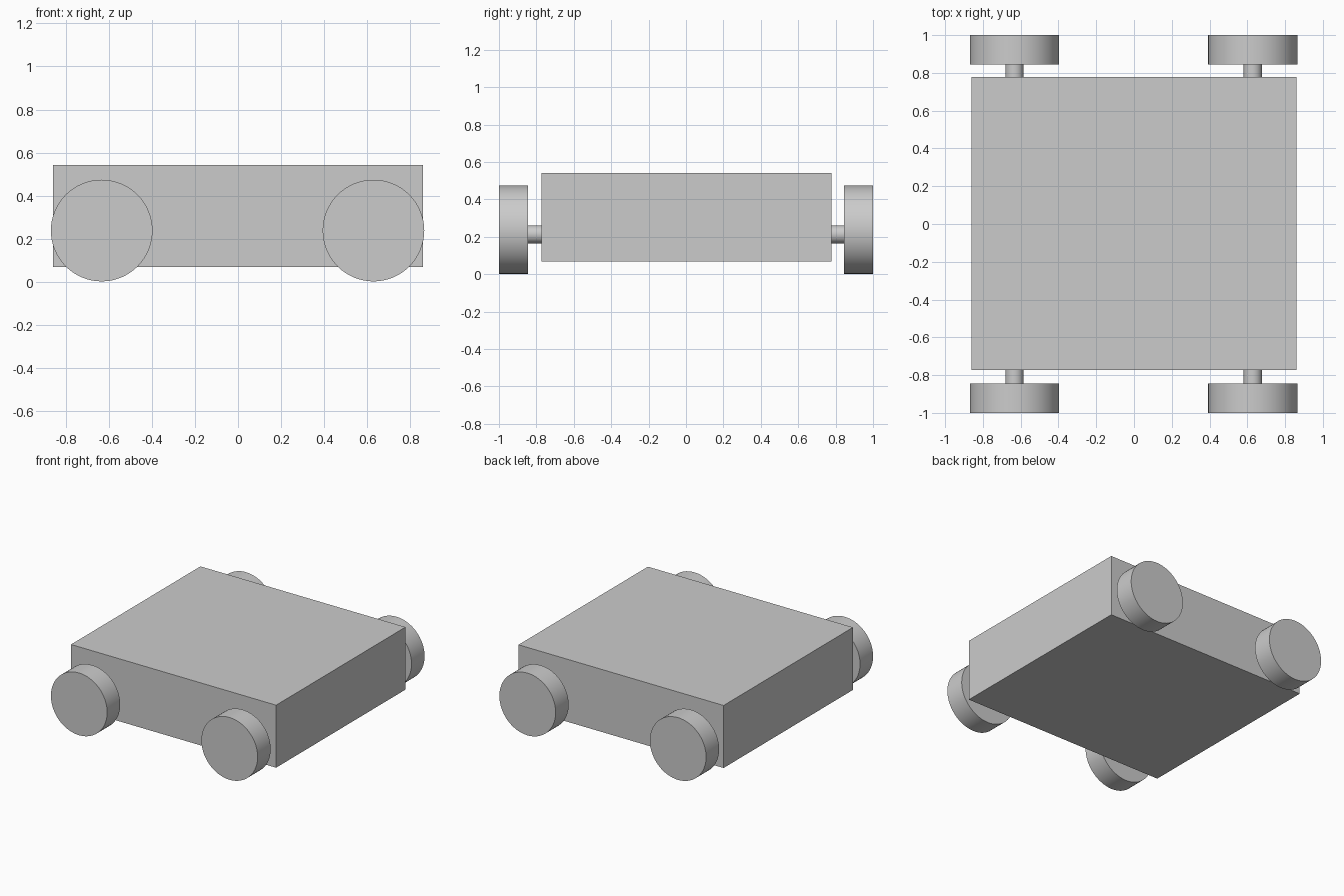
import bpy
from math import radians

cube = bpy.data.objects.get("Cube")
if cube:
    bpy.data.objects.remove(cube, do_unlink=True)

grey = bpy.data.materials.new("plain grey")
grey.use_nodes = True
color = (0.6, 0.6, 0.6, 1)
grey.diffuse_color = color
grey.node_tree.nodes["Principled BSDF"].inputs["Base Color"].default_value = color


def cylinder(name, radius, x, y0, y1, z):
    """Smooth-sided cylinder lying along y between y0 and y1."""
    bpy.ops.mesh.primitive_cylinder_add(
        vertices=64, radius=radius, depth=abs(y1 - y0),
        location=(x, (y0 + y1) / 2, z), rotation=(radians(90), 0, 0))
    obj = bpy.context.object
    obj.name = name
    obj.data.materials.append(grey)
    bpy.ops.object.shade_smooth_by_angle(angle=radians(30))


# Box body
bpy.ops.mesh.primitive_cube_add(size=1, location=(0, 0.003, 0.305))
body = bpy.context.object
body.name = "body"
body.scale = (1.72, 1.55, 0.474)
bpy.ops.object.transform_apply(location=False, rotation=False, scale=True)
body.data.materials.append(grey)

# Four wheels on short axle stubs
for end, sy in (("front", -1), ("back", 1)):
    for side, x in (("right", -0.633), ("left", 0.629)):
        cylinder(f"{end}_{side}_wheel", 0.236, x, sy * 0.844, sy, 0.238)
        cylinder(f"{end}_{side}_axle", 0.048, x, sy * 0.74, sy * 0.86, 0.213)
